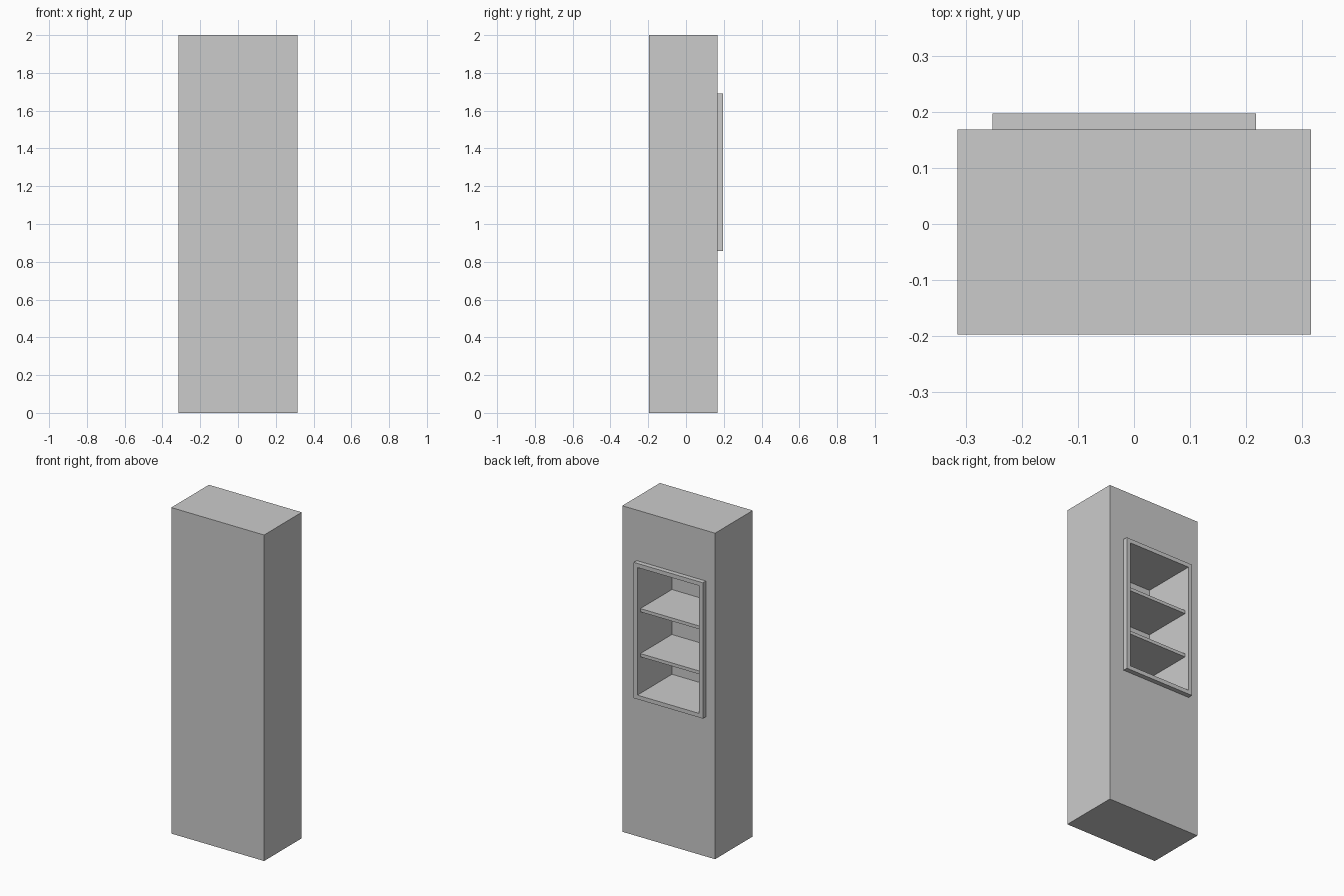
import bpy

if "Cube" in bpy.data.objects:
    bpy.data.objects.remove(bpy.data.objects["Cube"])


def box(name, x, y, z):
    """Axis-aligned box from (min, max) ranges."""
    bpy.ops.mesh.primitive_cube_add(size=1)
    ob = bpy.context.object
    ob.name = name
    ob.location = [(a + b) / 2 for a, b in (x, y, z)]
    ob.scale = [b - a for a, b in (x, y, z)]
    bpy.ops.object.transform_apply(location=True, scale=True)
    return ob


def cut(ob, cutter):
    mod = ob.modifiers.new("niche_opening", 'BOOLEAN')
    mod.operation = 'DIFFERENCE'
    mod.solver = 'EXACT'
    mod.object = cutter
    bpy.context.view_layer.objects.active = ob
    bpy.ops.object.modifier_apply(modifier=mod.name)


WALL_Y = 0.168                       # face of the wall carrying the niche
NICHE_Y = -0.138                     # back of the niche
FX, FZ = (-0.252, 0.217), (0.857, 1.69)   # outer frame
BORDER = 0.025
IX = (FX[0] + BORDER, FX[1] - BORDER)
IZ = (FZ[0] + BORDER, FZ[1] - BORDER)

# Wall block and protruding frame, both opened by the niche
wall = box("wall_block", (-0.315, 0.315), (-0.197, WALL_Y), (0, 2))
frame = box("niche_frame", FX, (WALL_Y, 0.197), FZ)
cutter = box("niche_cutter", IX, (NICHE_Y, 0.3), IZ)
cutter.hide_render = True
for part in (wall, frame):
    cut(part, cutter)
bpy.data.objects.remove(cutter, do_unlink=True)

# Two shelves, flush with the wall face
for name, top in (("lower_shelf", 1.126), ("upper_shelf", 1.402)):
    box(name, IX, (NICHE_Y, WALL_Y), (top - 0.02, top))
